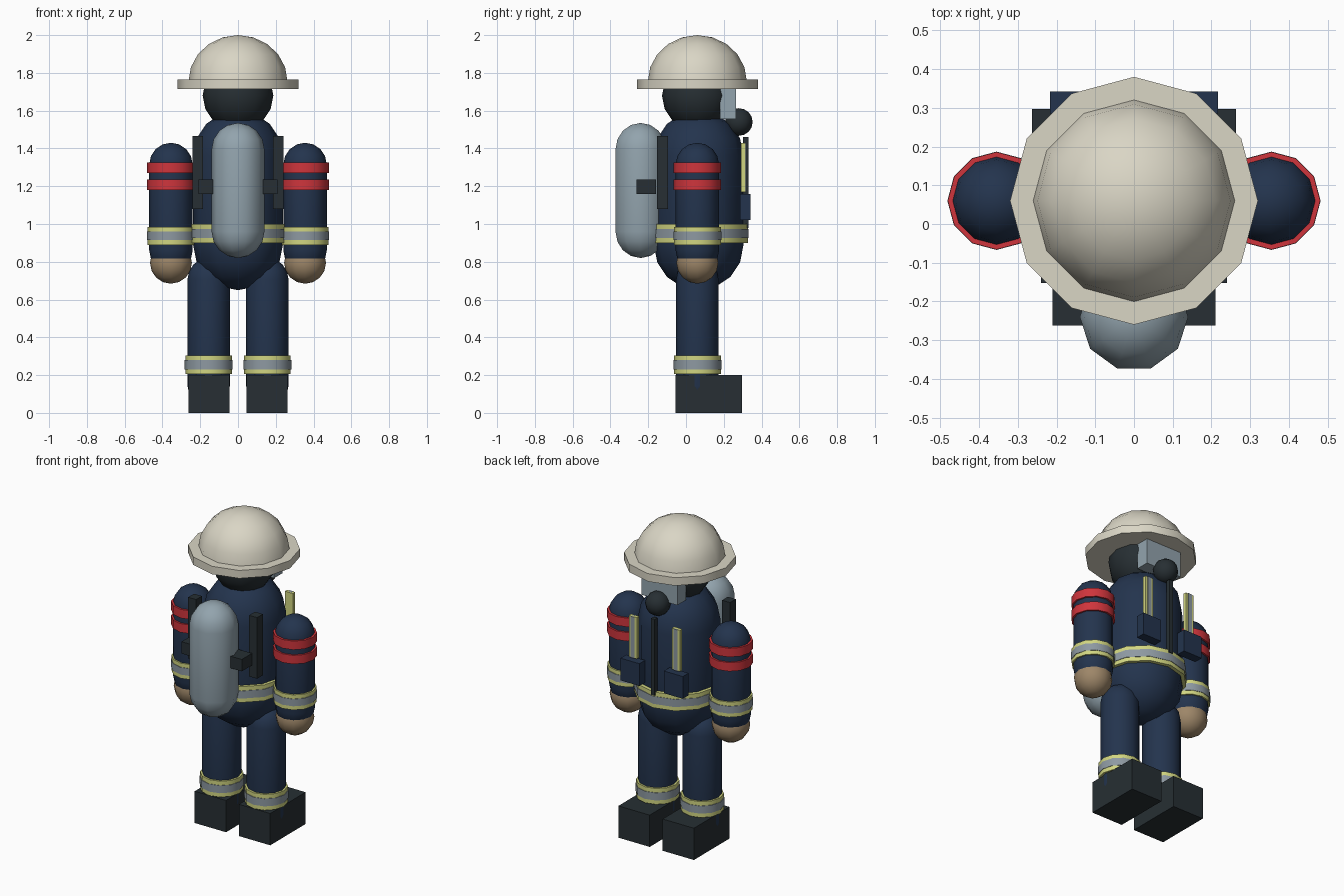
import bpy, math
from math import sin, cos, pi

if "Cube" in bpy.data.objects:
    bpy.data.objects.remove(bpy.data.objects["Cube"])

COLORS = {
    "navy": (0.017, 0.034, 0.075), "cream": (0.70, 0.67, 0.56), "red": (0.62, 0.035, 0.045),
    "yellow": (0.64, 0.67, 0.22), "tape": (0.27, 0.32, 0.36), "steel": (0.29, 0.37, 0.42),
    "tan": (0.34, 0.24, 0.14), "black": (0.02, 0.028, 0.033),
}
MATS = {}
for key, rgb in COLORS.items():
    MATS[key] = bpy.data.materials.new(key)
    MATS[key].diffuse_color = (*rgb, 1)


def make(name, verts, faces, color, smooth_angle=None):
    me = bpy.data.meshes.new(name)
    me.from_pydata(verts, [], faces)
    me.materials.append(MATS[color])
    if smooth_angle:
        me.shade_smooth()
        me.set_sharp_from_angle(angle=math.radians(smooth_angle))
    ob = bpy.data.objects.new(name, me)
    bpy.context.collection.objects.link(ob)
    return ob


def lathe(name, x, y, profile, color, n=12, smooth=42):
    """Revolve (radius, z) points, bottom to top; zero radius makes a pole."""
    verts, faces, rings = [], [], []
    for r, z in profile:
        k = 1 if r < 1e-5 else n
        rings.append([len(verts) + i % k for i in range(n)])
        verts += [(x + r * cos(2 * pi * i / n), y + r * sin(2 * pi * i / n), z) for i in range(k)]
    for a, b in zip(rings, rings[1:]):
        for i in range(n):
            j = (i + 1) % n
            faces.append(list(dict.fromkeys((a[i], a[j], b[j], b[i]))))
    if profile[0][0] > 1e-5:
        faces.append(rings[0][::-1])
    if profile[-1][0] > 1e-5:
        faces.append(rings[-1])
    return make(name, verts, faces, color, smooth)


def capsule(name, x, y, r, z0, z1, color, n=12, steps=4):
    q = [pi / 2 * i / steps for i in range(steps + 1)]
    prof = [(r * sin(a), z0 + r - r * cos(a)) for a in q]
    top = [(r * cos(a), z1 - r + r * sin(a)) for a in q]
    if z1 - z0 <= 2 * r + 1e-4:      # a plain ball
        top = top[1:]
    return lathe(name, x, y, prof + top, color, n)


def ball(name, x, y, z, r, color):
    return capsule(name, x, y, r, z - r, z + r, color)


def disc(name, x, y, r, z0, z1, color, n=12):
    return lathe(name, x, y, [(r, z0), (r, z1)], color, n)


def box(name, x, y, z, color):
    verts = [(a, b, c) for a in x for b in y for c in z]
    faces = [(0, 1, 3, 2), (4, 6, 7, 5), (0, 4, 5, 1), (2, 3, 7, 6), (0, 2, 6, 4), (1, 5, 7, 3)]
    return make(name, verts, faces, color)


def hi_vis(name, x, y, r, z0, z1):
    """Yellow band with a grey reflective strip around its middle."""
    d = (z1 - z0) * 0.26
    disc(name + "_band", x, y, r, z0, z1, "yellow")
    disc(name + "_tape", x, y, r + 0.003, z0 + d, z1 - d, "tape")


Y = 0.06
# Torso and waist band
capsule("torso", 0, 0.067, 0.237, 0.65, 1.60, "navy")
hi_vis("waist", 0, 0.07, 0.257, 0.90, 1.00)

# Head, helmet
ball("head", 0, Y, 1.68, 0.187, "black")
disc("helmet_brim", 0, Y, 0.32, 1.715, 1.765, "cream")
dome = [(0.262 * cos(pi / 2 * i / 5), 1.755 + 0.245 * sin(pi / 2 * i / 5)) for i in range(6)]
lathe("helmet_dome", 0, Y, dome, "cream")

# Breathing mask, regulator and hose
box("face_mask", (-0.125, 0.125), (0.18, 0.265), (1.555, 1.72), "steel")
ball("regulator", 0, 0.28, 1.54, 0.073, "black")
box("air_hose", (-0.013, 0.013), (0.303, 0.33), (0.98, 1.46), "black")

# Air tank and its bracket
capsule("air_tank", 0, -0.24, 0.14, 0.82, 1.535, "steel", n=10)
box("tank_bracket", (-0.21, 0.21), (-0.262, -0.16), (1.16, 1.235), "black")

for s, side in ((-1, "left"), (1, "right")):
    def span(a, b):
        return tuple(sorted((s * a, s * b)))

    # Arm, armbands, cuff, glove
    ax = s * 0.355
    capsule(side + "_arm", ax, Y, 0.115, 0.745, 1.43, "navy")
    disc(side + "_upper_armband", ax, Y, 0.126, 1.27, 1.325, "red")
    disc(side + "_lower_armband", ax, Y, 0.126, 1.18, 1.235, "red")
    hi_vis(side + "_cuff", ax, Y, 0.124, 0.89, 0.985)
    ball(side + "_glove", ax, Y, 0.795, 0.111, "tan")

    # Leg, ankle band, boot
    lx = s * 0.155
    capsule(side + "_leg", lx, Y, 0.112, 0.03, 0.82, "navy")
    hi_vis(side + "_ankle", lx, Y, 0.124, 0.205, 0.305)
    box(side + "_boot", span(0.045, 0.263), (-0.055, 0.297), (0, 0.2), "black")

    # Back strap, chest pocket, chest stripe
    box(side + "_strap", span(0.185, 0.24), (-0.153, -0.095), (1.08, 1.465), "black")
    box(side + "_pocket", span(0.085, 0.217), (0.285, 0.342), (1.02, 1.16), "navy")
    box(side + "_chest_stripe", span(0.122, 0.178), (0.292, 0.315), (1.17, 1.43), "yellow")
    box(side + "_chest_tape", span(0.137, 0.163), (0.3, 0.319), (1.17, 1.43), "tape")

for m in bpy.data.materials:
    if m.users and not m.is_grease_pencil:
        m.use_nodes = True
        m.node_tree.nodes["Principled BSDF"].inputs["Base Color"].default_value = m.diffuse_color
